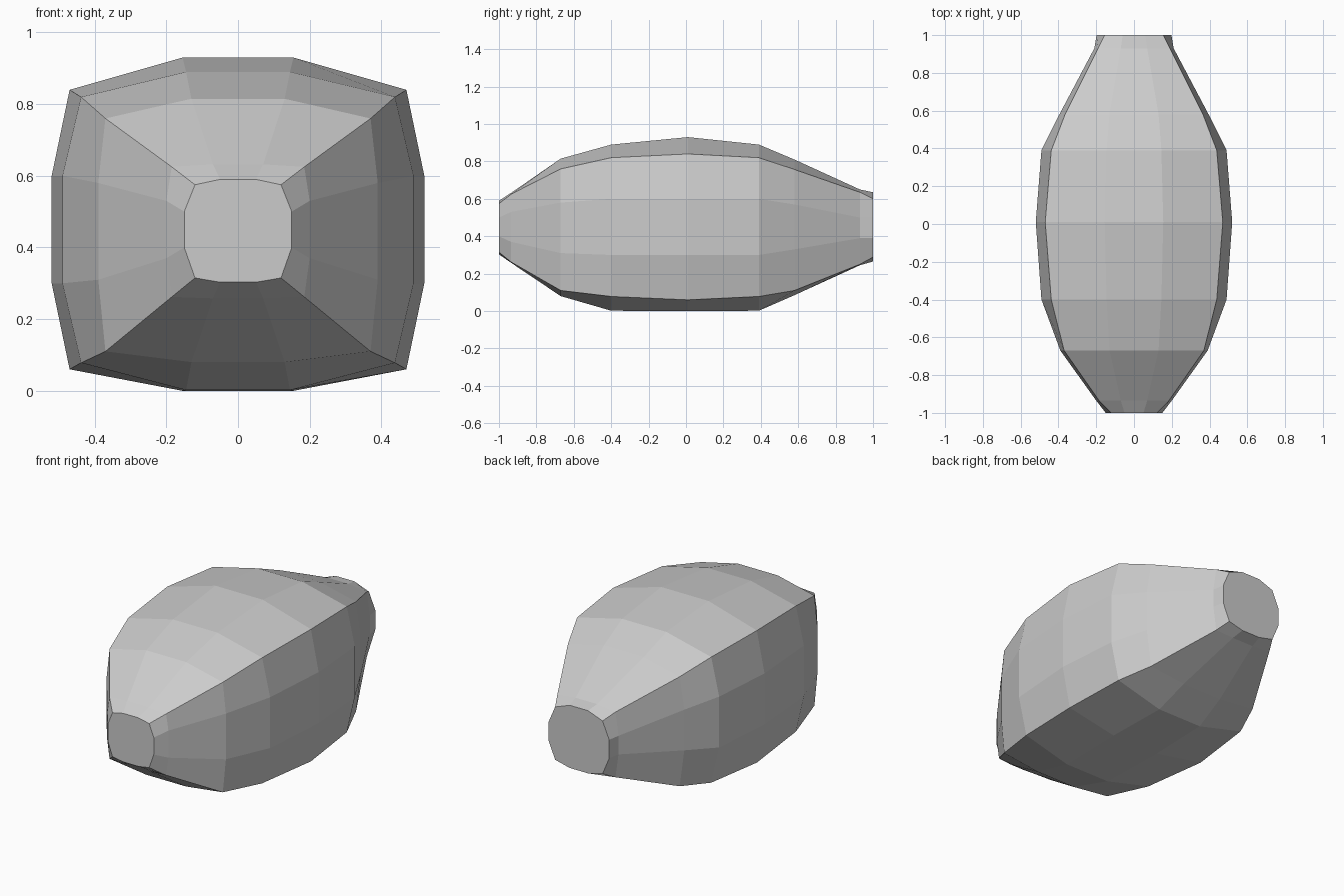
import bpy, bmesh

# Cross-sections along the length:
# y, side half-width, side z high/low, corner half-width, corner z high/low,
# top/bottom flat half-width, top z, bottom z
stations = [
    (-1.00, .150, .50, .40, .120, .575, .315, .05, .59, .303),
    (-0.935, .200, .53, .37, .185, .625, .262, .07, .632, .258),
    (-0.67, .390, .58, .31, .370, .76, .11, .13, .815, .08),
    (-0.40, .490, .60, .30, .438, .82, .078, .145, .89, .002),
    (0.01, .520, .60, .30, .470, .84, .06, .155, .93, .0),
    (0.39, .490, .60, .30, .438, .82, .078, .145, .89, .002),
    (0.58, .395, .57, .33, .365, .757, .11, .13, .81, .085),
    (0.93, .210, .50, .39, .190, .635, .25, .07, .65, .245),
    (1.00, .198, .50, .39, .155, .60, .288, .06, .635, .265),
]


def ring(y, w, sh, sl, c, ch, cl, f, t, b):
    """Twelve-sided section, mirrored left to right."""
    right = [(f, b), (c, cl), (w, sl), (w, sh), (c, ch), (f, t)]
    return [(x, y, z) for x, z in right] + [(-x, y, z) for x, z in reversed(right)]


# Barrel-shaped body lofted through the sections
bm = bmesh.new()
rings = [[bm.verts.new(p) for p in ring(*s)] for s in stations]
for a, b in zip(rings, rings[1:]):
    n = len(a)
    for i in range(n):
        j = (i + 1) % n
        bm.faces.new((a[i], a[j], b[j], b[i]))

# Flat end caps
bm.faces.new(rings[0])
bm.faces.new(rings[-1])
bmesh.ops.recalc_face_normals(bm, faces=bm.faces)

mesh = bpy.data.meshes.new("barrel_body")
bm.to_mesh(mesh)
bm.free()
body = bpy.data.objects.new("barrel_body", mesh)
bpy.context.collection.objects.link(body)
